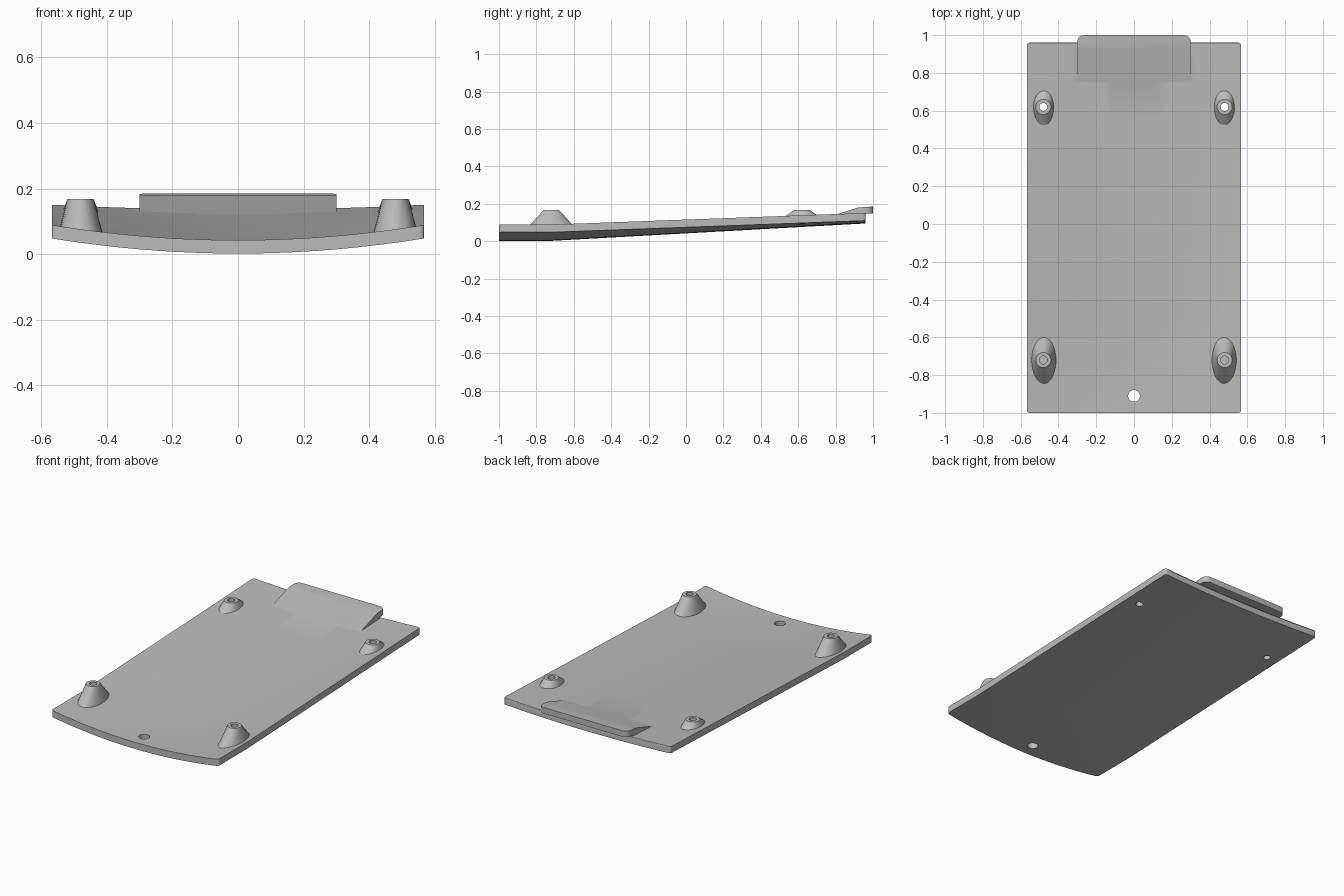
import bpy, bmesh, math

if "Cube" in bpy.data.objects:
    bpy.data.objects.remove(bpy.data.objects["Cube"])

grey = bpy.data.materials.new("plain grey")
grey.use_nodes = True
COLOUR = (0.5, 0.5, 0.5, 1)
grey.diffuse_color = COLOUR
grey.node_tree.nodes["Principled BSDF"].inputs["Base Color"].default_value = COLOUR

HALF, FRONT, BEND, BACK = 0.567, -1.0, -0.72, 0.96
THICK = 0.041


def make_object(name, bm):
    bmesh.ops.recalc_face_normals(bm, faces=bm.faces)
    mesh = bpy.data.meshes.new(name)
    bm.to_mesh(mesh)
    bm.free()
    mesh.materials.append(grey)
    obj = bpy.data.objects.new(name, mesh)
    bpy.context.collection.objects.link(obj)
    return obj


def loft(name, rings):
    """Skin a stack of equal-length rings and cap both ends."""
    bm = bmesh.new()
    rows = [[bm.verts.new(p) for p in ring] for ring in rings]
    n = len(rows[0])
    for a, b in zip(rows, rows[1:]):
        for i in range(n):
            j = (i + 1) % n
            bm.faces.new((a[i], a[j], b[j], b[i]))
    bm.faces.new(rows[0])
    bm.faces.new(rows[-1])
    return make_object(name, bm)


def ellipse(x, y, z, rx, ry, n=40):
    return [(x + rx * math.cos(math.tau * i / n), y + ry * math.sin(math.tau * i / n), z)
            for i in range(n)]


def combine(target, other, operation):
    mod = target.modifiers.new(other.name, 'BOOLEAN')
    mod.operation = operation
    mod.object = other
    mod.solver = 'EXACT'
    bpy.context.view_layer.objects.active = target
    bpy.ops.object.modifier_apply(modifier=mod.name)
    bpy.data.objects.remove(other)


def underside(x, y):
    """Bowed underside, level at the front and rising and flattening to the back."""
    t = max(0, (y - BEND) / (BACK - BEND))
    return 0.002 + 0.093 * t + (0.046 - 0.031 * t) * (x / HALF) ** 2


# Curved plate: cross-sections along y, rounded at the upright corners
def section(y, half):
    xs = [half * (i / 14 - 1) for i in range(29)]
    low = [(x, y, underside(x, y)) for x in xs]
    high = [(x, y, underside(x, y) + THICK) for x in reversed(xs)]
    return low + high


R = 0.014
stations = []
for k in range(5):
    a = math.pi / 2 * k / 4
    stations.append((FRONT + R * (1 - math.cos(a)), HALF - R * (1 - math.sin(a))))
stations.append((BEND, HALF))
stations += [(BEND + (BACK - BEND) * i / 8, HALF) for i in range(1, 8)]
for k in range(4, -1, -1):
    a = math.pi / 2 * k / 4
    stations.append((BACK - R * (1 - math.cos(a)), HALF - R * (1 - math.sin(a))))
plate = loft("curved_cover_plate", [section(y, h) for y, h in stations])

# Soften the top rear edge
bm = bmesh.new()
bm.from_mesh(plate.data)
rear = [e for e in bm.edges if all(
    v.co.y > BACK - 0.001 and v.co.z > underside(v.co.x, v.co.y) + THICK / 2 for v in e.verts)]
bmesh.ops.bevel(bm, geom=rear, offset=0.008, segments=3, affect='EDGES', profile=0.5)
bm.to_mesh(plate.data)
bm.free()

# Rear latch tab: side profile carried across x with rounded rear corners
bm = bmesh.new()
profile = [(0.70, 0.11), (0.92, 0.18), (1.0, 0.185), (1.0, 0.148), (0.945, 0.146), (0.945, 0.115)]
face = bm.faces.new([bm.verts.new((-0.3, y, z)) for y, z in profile])
out = bmesh.ops.extrude_face_region(bm, geom=[face])
for v in out["geom"]:
    if isinstance(v, bmesh.types.BMVert):
        v.co.x = 0.3
corners = [e for e in bm.edges if all(v.co.y > 0.99 for v in e.verts)
           and abs(e.verts[0].co.x - e.verts[1].co.x) < 0.01]
bmesh.ops.bevel(bm, geom=corners, offset=0.035, segments=6, affect='EDGES', profile=0.5)
combine(plate, make_object("latch_tab", bm), 'UNION')

# Screw bosses: round tops flaring to long oval feet, then their bores
for side in (-1, 1):
    x = 0.48 * side
    for y, foot, rx, ry, bore_end in ((-0.72, 0.055, 0.07, 0.143, 0.12),
                                      (0.62, 0.11, 0.062, 0.122, -0.1)):
        boss = loft("screw_boss", [ellipse(x, y, foot, rx, ry), ellipse(x, y, 0.168, 0.04, 0.04)])
        combine(plate, boss, 'UNION')
        bore = loft("bore", [ellipse(x, y, bore_end, 0.021, 0.021, 24),
                             ellipse(x, y, 0.3, 0.021, 0.021, 24)])
        combine(plate, bore, 'DIFFERENCE')

# Front through hole
hole = loft("front_hole", [ellipse(0, -0.91, z, 0.031, 0.031, 32) for z in (-0.1, 0.2)])
combine(plate, hole, 'DIFFERENCE')

# Smooth shading with crisp edges
bpy.ops.object.select_all(action='DESELECT')
plate.select_set(True)
bpy.context.view_layer.objects.active = plate
bpy.ops.object.shade_smooth_by_angle(angle=math.radians(30))
